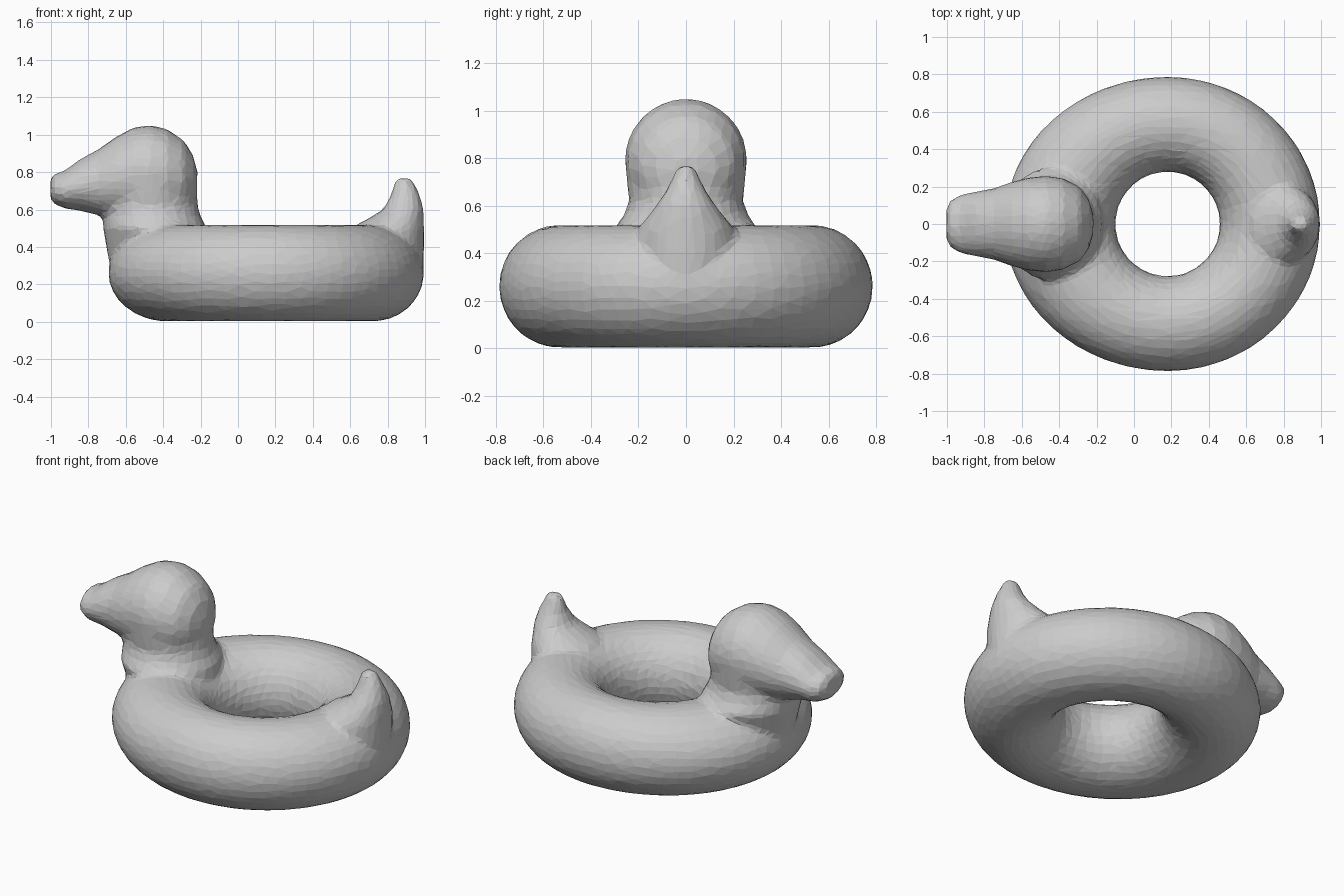
import bpy, bmesh
from math import sin, cos, pi, tau

cube = bpy.data.objects.get("Cube")
if cube:
    bpy.data.objects.remove(cube)

vinyl = bpy.data.materials.new("grey vinyl")
vinyl.use_nodes = True
grey = (0.6, 0.6, 0.6, 1)
vinyl.diffuse_color = grey
vinyl.node_tree.nodes["Principled BSDF"].inputs["Base Color"].default_value = grey

bm = bmesh.new()
SIDES = 32


def bridge(rings):
    """Join neighbouring rings of vertices with quads."""
    for a, b in zip(rings, rings[1:]):
        for i in range(len(a)):
            j = (i + 1) % len(a)
            bm.faces.new((a[i], a[j], b[j], b[i]))


def loft(sections, place):
    """Closed skin over elliptical sections (position, offset, radius 1, radius 2)."""
    rings = [[bm.verts.new(place(p, o + r1 * cos(tau * i / SIDES), r2 * sin(tau * i / SIDES)))
              for i in range(SIDES)] for p, o, r1, r2 in sections]
    bridge(rings)
    bm.faces.new(rings[0][::-1])
    bm.faces.new(rings[-1])


def upright(p, a, b):
    return (a, b, p)


def forward(p, a, b):
    return (p, b, a)


# Swim ring: a torus whose outer wall is pushed out at the chest and the tail
rings = []
for i in range(64):
    u = tau * i / 64
    stretch = 0.11 if cos(u) < 0 else 0.035
    ring = []
    for j in range(SIDES):
        v = tau * j / SIDES
        r = 0.533 + 0.254 * cos(v)
        outer = 1 + stretch * (1 + cos(v)) / 2
        ring.append(bm.verts.new((0.18 + r * cos(u) * outer, r * sin(u), 0.26 + 0.258 * sin(v))))
    rings.append(ring)
bridge(rings + rings[:1])

# Neck and chest, flared where they meet the ring
loft([(0.27, -0.42, 0.26, 0.20), (0.38, -0.43, 0.27, 0.25), (0.46, -0.44, 0.275, 0.28),
      (0.50, -0.445, 0.275, 0.30), (0.53, -0.45, 0.27, 0.285), (0.56, -0.46, 0.26, 0.26),
      (0.62, -0.47, 0.255, 0.24), (0.70, -0.475, 0.255, 0.25), (0.78, -0.46, 0.24, 0.25)], upright)

# Head tapering into the bill
loft([(-1.003, 0.71, 0.05, 0.08), (-0.985, 0.71, 0.08, 0.125), (-0.93, 0.705, 0.10, 0.157),
      (-0.85, 0.73, 0.135, 0.172), (-0.75, 0.745, 0.175, 0.19), (-0.65, 0.77, 0.22, 0.227),
      (-0.56, 0.785, 0.253, 0.25), (-0.47, 0.79, 0.262, 0.258), (-0.38, 0.785, 0.245, 0.245),
      (-0.29, 0.77, 0.20, 0.20), (-0.24, 0.76, 0.13, 0.13), (-0.217, 0.755, 0.05, 0.05)], forward)

# Upturned tail
loft([(0.25, 0.80, 0.19, 0.16), (0.40, 0.82, 0.175, 0.20), (0.49, 0.80, 0.195, 0.21),
      (0.52, 0.815, 0.18, 0.19), (0.55, 0.845, 0.15, 0.165), (0.60, 0.885, 0.108, 0.125),
      (0.67, 0.895, 0.08, 0.08), (0.73, 0.89, 0.058, 0.05), (0.768, 0.885, 0.04, 0.035)], upright)

bmesh.ops.recalc_face_normals(bm, faces=bm.faces)
mesh = bpy.data.meshes.new("duck_float")
bm.to_mesh(mesh)
bm.free()
mesh.materials.append(vinyl)
duck = bpy.data.objects.new("duck_float", mesh)
bpy.context.collection.objects.link(duck)

# Fuse the parts into one skin, soften the joins, then reduce to flat facets
fuse = duck.modifiers.new("fuse", 'REMESH')
fuse.mode = 'VOXEL'
fuse.voxel_size = 0.02
soften = duck.modifiers.new("soften", 'SMOOTH')
soften.factor = 0.5
soften.iterations = 5
facet = duck.modifiers.new("facet", 'DECIMATE')
facet.ratio = 0.085
